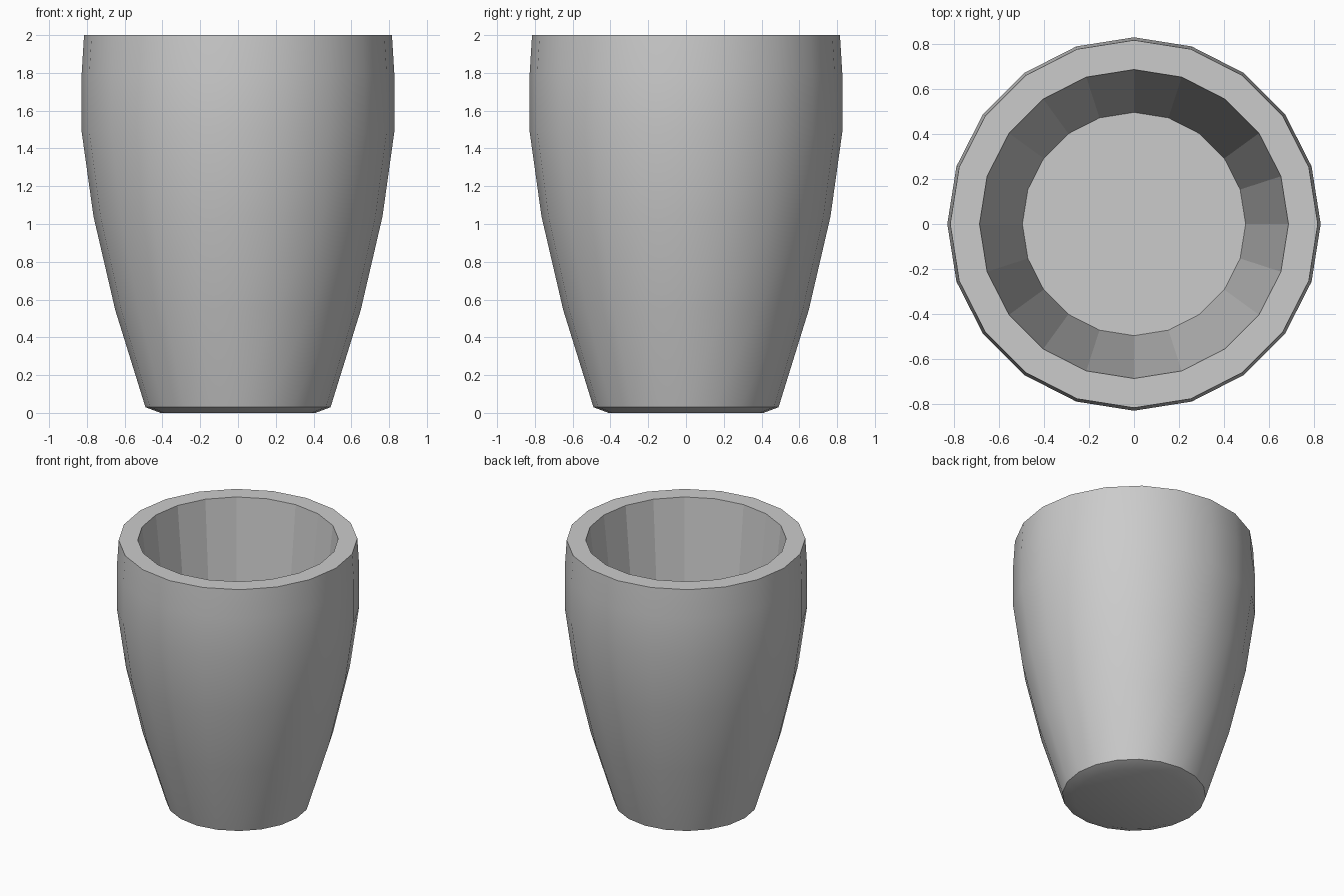
import bpy, bmesh
from math import cos, sin, pi

if "Cube" in bpy.data.objects:
    bpy.data.objects.remove(bpy.data.objects["Cube"])

SIDES = 20

# (radius, height) from the underside, up the outer wall, over the rim, down to the inner floor
OUTER = [(0.41, 0.0), (0.49, 0.03), (0.65, 0.545), (0.765, 1.04),
         (0.828, 1.49), (0.828, 1.79), (0.815, 2.0)]
INNER = [(0.685, 2.0), (0.495, 0.2)]

bm = bmesh.new()


def ring(r, z):
    return [bm.verts.new((r * cos(2 * pi * i / SIDES), r * sin(2 * pi * i / SIDES), z))
            for i in range(SIDES)]


rings = [ring(r, z) for r, z in OUTER + INNER]

# Walls: smooth outside, flat facets on the rim and inside
for level, (a, b) in enumerate(zip(rings, rings[1:])):
    for i in range(SIDES):
        j = (i + 1) % SIDES
        face = bm.faces.new((a[i], a[j], b[j], b[i]))
        face.smooth = level < len(OUTER) - 1

# Underside and inner floor
bm.faces.new(rings[0][::-1]).smooth = True
bm.faces.new(rings[-1])

# Crisp edge around the foot
for i in range(SIDES):
    bm.edges.get((rings[1][i], rings[1][(i + 1) % SIDES])).smooth = False

mesh = bpy.data.meshes.new("cup")
bm.to_mesh(mesh)
bm.free()
cup = bpy.data.objects.new("cup", mesh)
bpy.context.collection.objects.link(cup)
